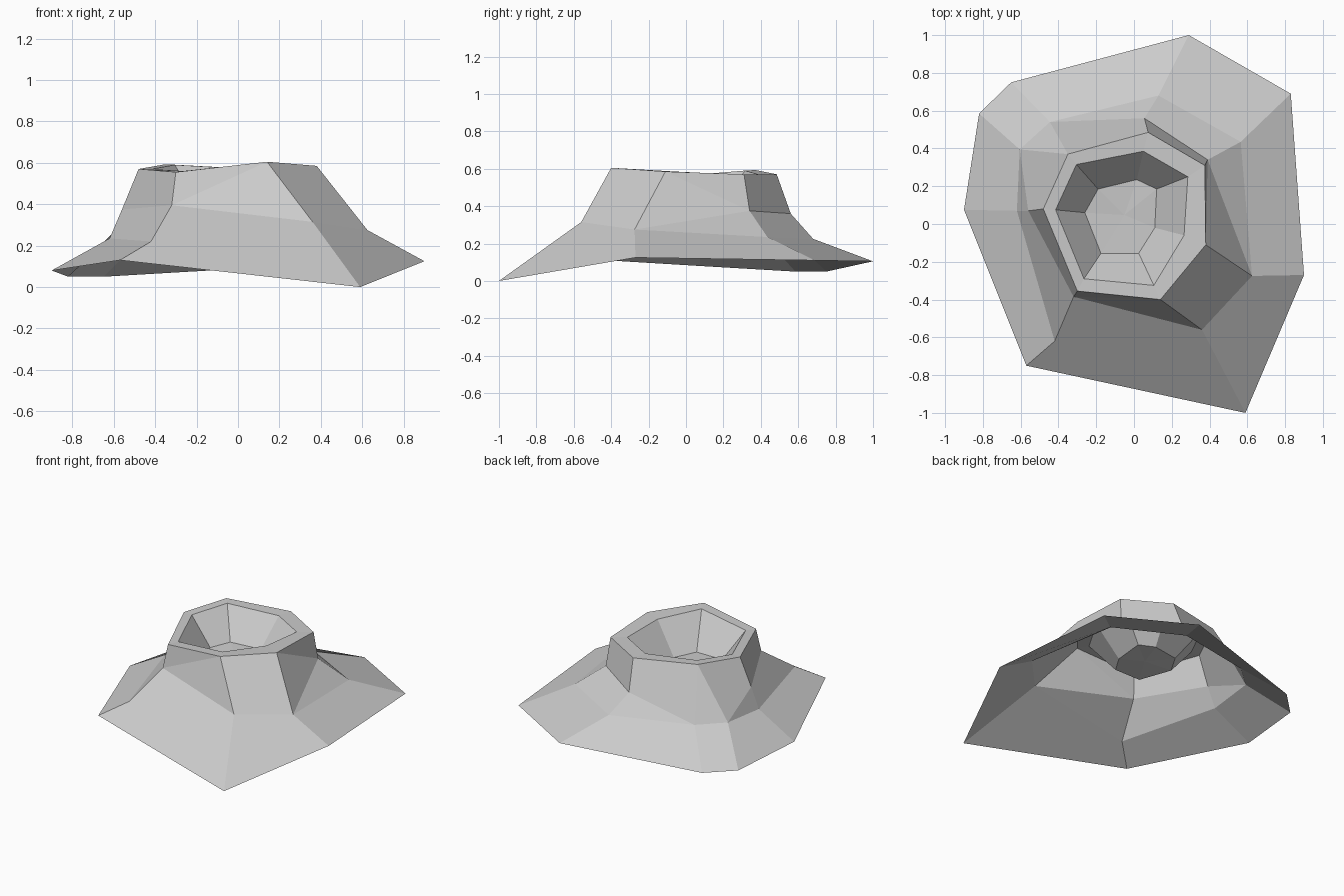
import bpy
import bmesh
from mathutils import Vector

default_cube = bpy.data.objects.get("Cube")
if default_cube:
    bpy.data.objects.remove(default_cube, do_unlink=True)


def make_material(name, color):
    material = bpy.data.materials.new(name)
    material.use_nodes = True
    material.diffuse_color = color
    shader = next(n for n in material.node_tree.nodes if n.type == "BSDF_PRINCIPLED")
    shader.inputs["Base Color"].default_value = color
    return material


stone = make_material("grey_stone", (0.6, 0.6, 0.6, 1.0))


def build_part(name, polygons):
    """Make a flat shaded object from polygons given as lists of points."""
    mesh = bpy.data.meshes.new(name)
    bm = bmesh.new()
    for polygon in polygons:
        bm.faces.new([bm.verts.new(point) for point in polygon])
    bmesh.ops.remove_doubles(bm, verts=bm.verts, dist=0.0005)
    bm.to_mesh(mesh)
    bm.free()
    mesh.materials.append(stone)
    part = bpy.data.objects.new(name, mesh)
    bpy.context.scene.collection.objects.link(part)
    return part


def band(lower, upper):
    """Quads joining two closed rings with the same number of points."""
    count = len(lower)
    return [[lower[i], lower[(i + 1) % count], upper[(i + 1) % count], upper[i]]
            for i in range(count)]


def fan(ring):
    """Triangles from a ring to its middle."""
    middle = sum((Vector(p) for p in ring), Vector()) / len(ring)
    return [[ring[i], ring[(i + 1) % len(ring)], middle] for i in range(len(ring))]


# Uneven foot of the hill, anticlockwise from the front
foot = [(-.57, -.75, .13), (.59, -1, 0), (.9, -.27, .125), (.83, .69, .11),
        (.29, 1, .105), (-.65, .75, .05), (-.82, .585, .05), (-.9, .075, .08)]

# Ledge where the slope steepens
ledge = [(-.42, -.62, .22), (.36, -.56, .315), (.625, -.275, .275), (.565, .435, .235),
         (.13, .68, .225), (-.445, .54, .255), (-.605, .395, .26), (-.62, .07, .235)]

# Corners that rise above the ledge at the bottom of the neck
neck_front, neck_left = (-.32, -.385, .395), (.39, .34, .375)
neck_back, neck_right = (.055, .56, .36), (-.56, .07, .375)

# Rim and pit rings
rim_outer = [(-.3, -.355, .555), (.14, -.4, .605), (.38, -.11, .585), (.375, .31, .57),
             (.075, .485, .57), (-.35, .37, .593), (-.48, .08, .57)]
rim_inner = [(-.265, -.29, .56), (.105, -.325, .6), (.265, -.06, .585), (.285, .25, .57),
             (.05, .385, .57), (-.305, .315, .59), (-.415, .075, .57)]
pit_floor = [(-.175, -.155, .38), (.025, -.155, .38), (.11, -.02, .37), (.12, .185, .38),
             (.015, .235, .38), (-.19, .185, .395), (-.26, .06, .385)]

# Lower slope
build_part("lower_slope", band(foot, ledge))

# Shoulder facets between the ledge and the neck
front_right, front_left, left_front, left_back, back_left, back_right, right_back, right_front = ledge
build_part("shoulder", [
    [front_right, front_left, neck_front],
    [left_front, left_back, neck_left],
    [left_back, back_left, neck_back, neck_left],
    [back_left, back_right, neck_back],
    [right_back, right_front, neck_right],
    [right_front, front_right, neck_front, neck_right],
])

# Steep neck up to the rim
r = rim_outer
build_part("neck", [
    [neck_front, front_left, r[1]],
    [neck_front, r[1], r[0]],
    [front_left, left_front, r[2], r[1]],
    [left_front, neck_left, r[2]],
    [neck_left, r[3], r[2]],
    [neck_left, neck_back, r[4], r[3]],
    [neck_back, back_right, r[5], r[4]],
    [back_right, right_back, r[5]],
    [right_back, neck_right, r[6], r[5]],
    [neck_right, neck_front, r[0], r[6]],
])

# Rim and sunken pit
build_part("rim", band(rim_outer, rim_inner))
build_part("pit_wall", band(rim_inner, pit_floor))
build_part("pit_floor", fan(pit_floor))
